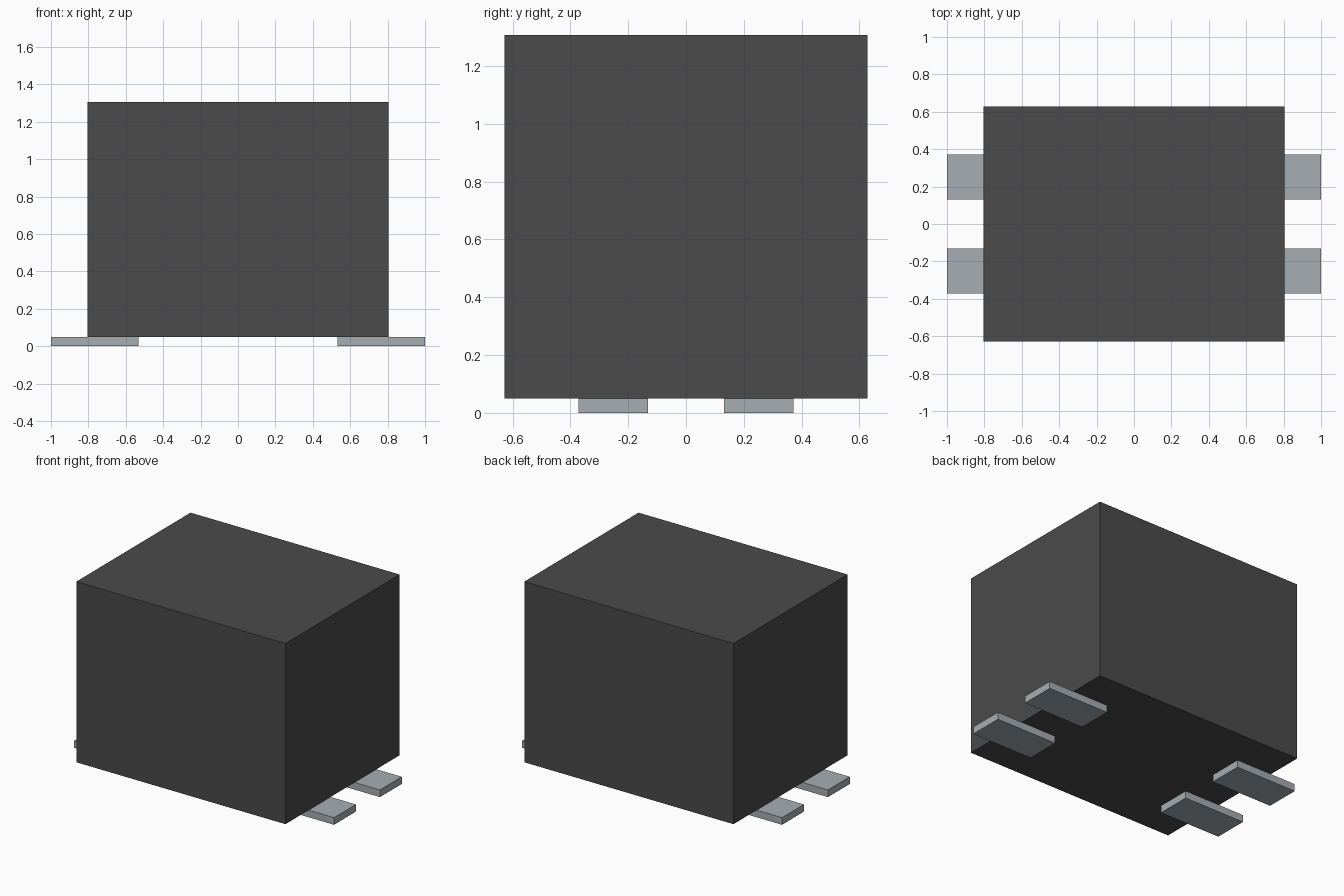
import bpy

cube = bpy.data.objects.get("Cube")
if cube:
    bpy.data.objects.remove(cube, do_unlink=True)


def make_material(name, rgb):
    mat = bpy.data.materials.new(name)
    mat.use_nodes = True
    mat.diffuse_color = (*rgb, 1)
    mat.node_tree.nodes["Principled BSDF"].inputs["Base Color"].default_value = (*rgb, 1)
    return mat


def make_box(name, low, high, mat):
    center = [(a + b) / 2 for a, b in zip(low, high)]
    bpy.ops.mesh.primitive_cube_add(size=1, location=center)
    obj = bpy.context.object
    obj.name = name
    obj.scale = [b - a for a, b in zip(low, high)]
    bpy.ops.object.transform_apply(location=False, rotation=False, scale=True)
    obj.data.materials.append(mat)
    return obj


dark_plastic = make_material("dark_grey_plastic", (0.069, 0.069, 0.069))
metal = make_material("pale_grey_metal", (0.38, 0.42, 0.45))

PAD_TOP = 0.05

# Block-shaped housing resting on the pads
make_box("body", (-0.805, -0.628, PAD_TOP), (0.805, 0.628, 1.307), dark_plastic)

# Four flat contact pads, mirrored left/right and front/back
for side, sx in (("left", 1), ("right", -1)):
    for end, sy in (("front", -1), ("back", 1)):
        x0, x1 = sorted((sx * 0.533, sx * 1.0))
        y0, y1 = sorted((sy * 0.132, sy * 0.372))
        make_box(f"{end}_{side}_pad", (x0, y0, 0), (x1, y1, PAD_TOP), metal)
